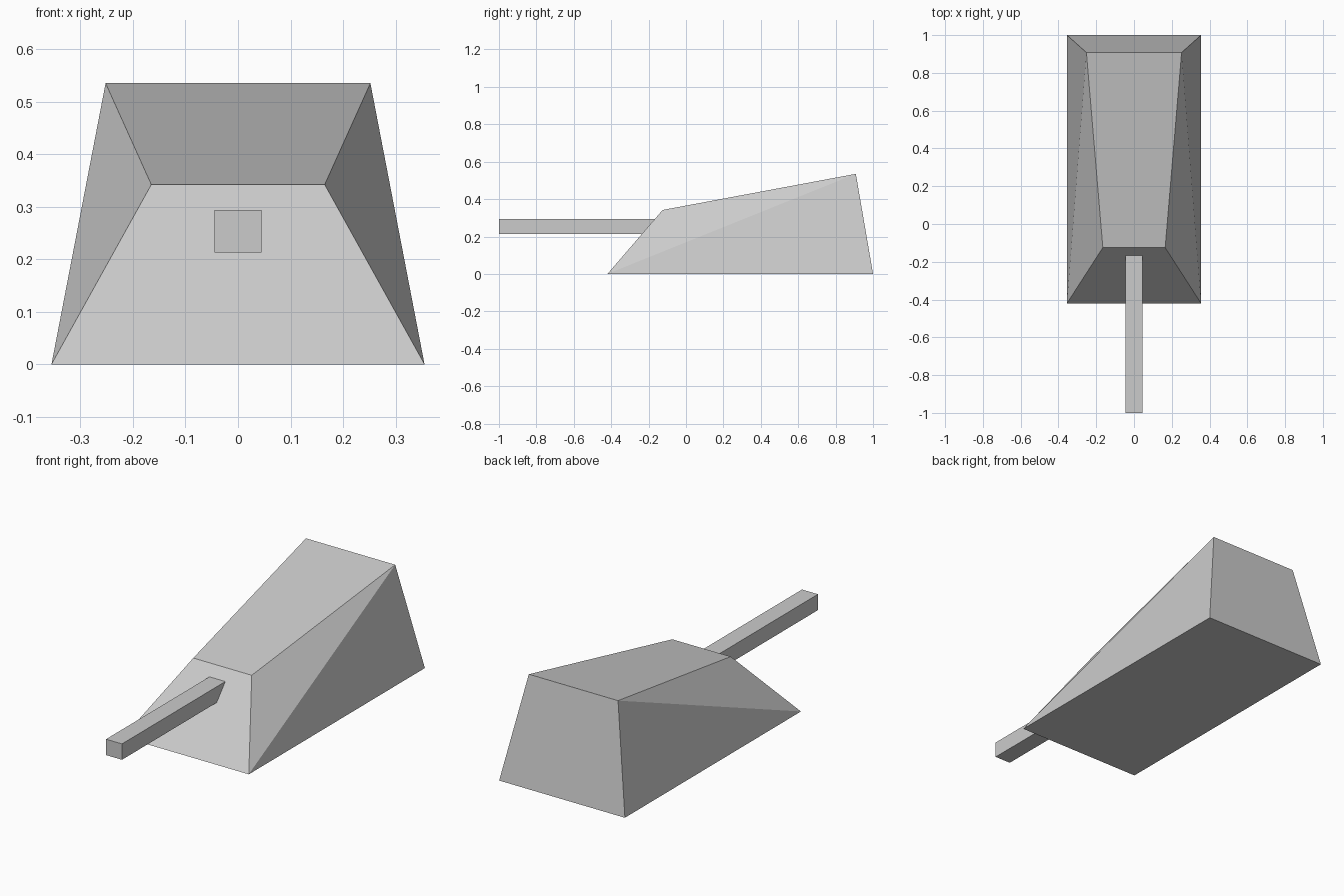
import bpy
import bmesh

cube = bpy.data.objects.get("Cube")
if cube:
    bpy.data.objects.remove(cube, do_unlink=True)

grey = bpy.data.materials.new("light_grey")
grey.use_nodes = True
colour = (0.6, 0.6, 0.6, 1)
grey.diffuse_color = colour
grey.node_tree.nodes["Principled BSDF"].inputs["Base Color"].default_value = colour


def wedge_block(name, bottom, top):
    """Six-sided block; bottom and top each list (half width, y, z) for front and rear edges."""
    bm = bmesh.new()
    rings = []
    for (fw, fy, fz), (rw, ry, rz) in (bottom, top):
        corners = [(-fw, fy, fz), (fw, fy, fz), (rw, ry, rz), (-rw, ry, rz)]
        rings.append([bm.verts.new(c) for c in corners])
    low, high = rings
    bm.faces.new(low[::-1])
    bm.faces.new(high)
    # front and rear panels
    for a, b in ((0, 1), (2, 3)):
        bm.faces.new((low[a], low[b], high[b], high[a]))
    # twisted sides fold from the low front corner to the high rear corner
    for f, r in ((0, 3), (1, 2)):
        bm.faces.new((low[f], low[r], high[r]))
        bm.faces.new((low[f], high[r], high[f]))
    bmesh.ops.recalc_face_normals(bm, faces=bm.faces)
    mesh = bpy.data.meshes.new(name)
    bm.to_mesh(mesh)
    bm.free()
    mesh.materials.append(grey)
    obj = bpy.data.objects.new(name, mesh)
    bpy.context.collection.objects.link(obj)
    return obj


# Sloped turret body
wedge_block("turret_body",
            bottom=((0.355, -0.42, 0), (0.355, 1, 0)),
            top=((0.165, -0.125, 0.342), (0.252, 0.908, 0.535)))

# Square gun barrel, with its rear end buried in the front panel
wedge_block("gun_barrel",
            bottom=((0.045, -1, 0.213), (0.045, -0.12, 0.213)),
            top=((0.045, -1, 0.294), (0.045, -0.12, 0.294)))
